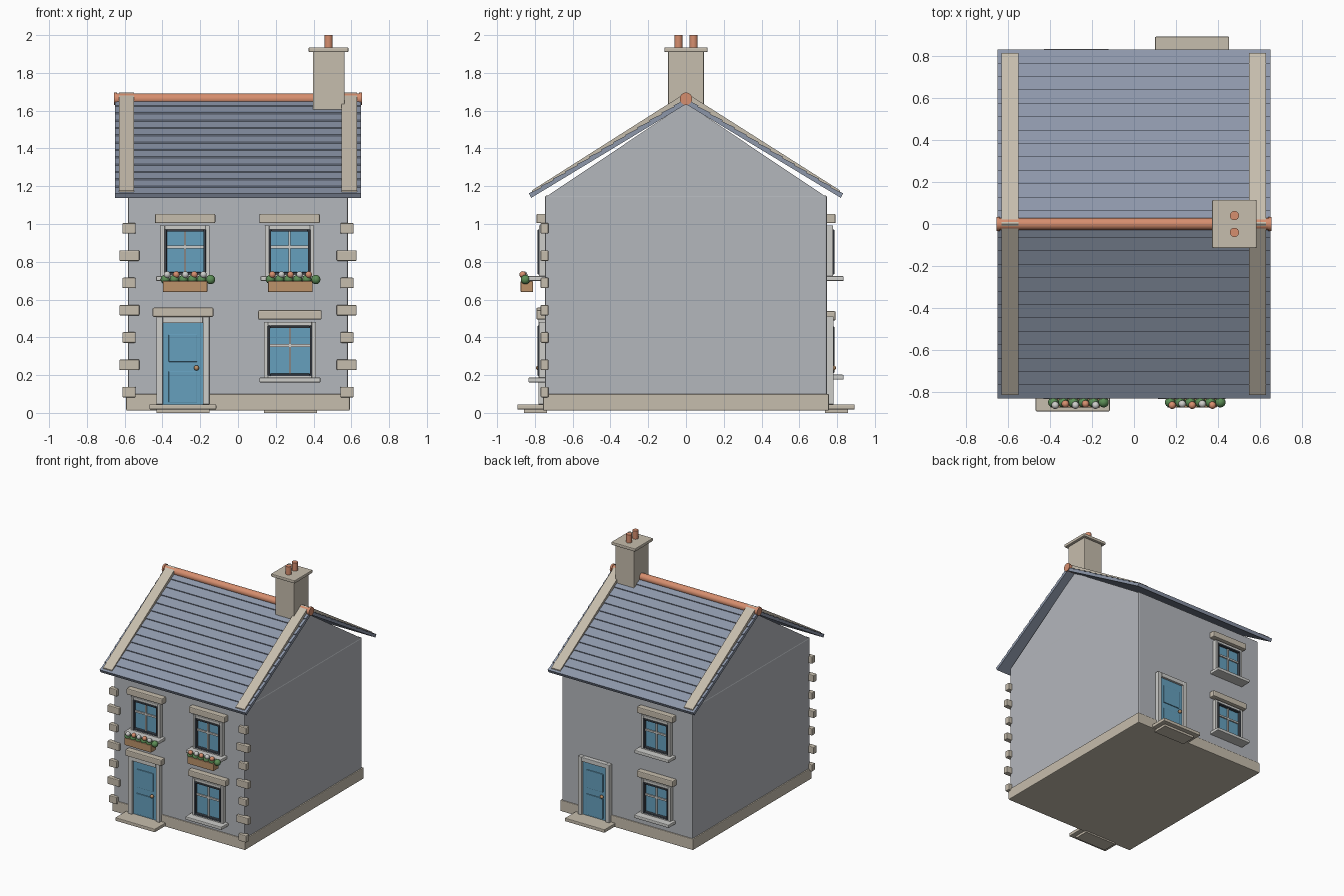
import bpy, bmesh, math
from mathutils import Matrix, Vector

if "Cube" in bpy.data.objects:
    bpy.data.objects.remove(bpy.data.objects["Cube"])


def material(name, r, g, b):
    lin = [(c / 255 / 12.92) if c < 10 else ((c / 255 + 0.055) / 1.055) ** 2.4 for c in (r, g, b)]
    m = bpy.data.materials.new(name)
    m.diffuse_color = (*lin, 1)
    m.use_nodes = True
    m.node_tree.nodes["Principled BSDF"].inputs["Base Color"].default_value = m.diffuse_color
    return m


STONE = material("stone", 198, 189, 173)
WALL = material("grey_render", 180, 183, 188)
SLATE = material("blue_slate", 141, 151, 170)
CLAY = material("terracotta", 214, 142, 110)
BLUE = material("blue_paint", 102, 160, 190)
DARK = material("dark_frame", 62, 68, 76)
TRIM = material("pale_trim", 205, 205, 202)
WOOD = material("wood", 188, 146, 106)
LEAF = material("leaf_green", 92, 142, 86)
WALL_Y = 0.747


def finish(name, bm, mat, bevel=0):
    bmesh.ops.recalc_face_normals(bm, faces=bm.faces)
    me = bpy.data.meshes.new(name)
    bm.to_mesh(me)
    bm.free()
    me.materials.append(mat)
    ob = bpy.data.objects.new(name, me)
    bpy.context.collection.objects.link(ob)
    if bevel:
        mod = ob.modifiers.new("soft_edges", 'BEVEL')
        mod.width, mod.segments = bevel, 2
    return ob


def box(name, x, y, z, mat, bevel=0.0):
    bm = bmesh.new()
    bmesh.ops.create_cube(bm, size=1)
    for v in bm.verts:
        v.co = [(a + b) / 2 + c * (b - a) for (a, b), c in zip((x, y, z), v.co)]
    return finish(name, bm, mat, bevel)


def cylinder(name, center, r, length, mat, along_x=False):
    bm = bmesh.new()
    bmesh.ops.create_cone(bm, cap_ends=True, segments=24, radius1=r, radius2=r, depth=length)
    for f in bm.faces:
        f.smooth = len(f.verts) == 4
    if along_x:
        bm.transform(Matrix.Rotation(math.pi / 2, 4, 'Y'))
    bm.transform(Matrix.Translation(center))
    return finish(name, bm, mat)


def ball(name, center, r, mat):
    bm = bmesh.new()
    bmesh.ops.create_uvsphere(bm, u_segments=14, v_segments=8, radius=r)
    bm.transform(Matrix.Translation(center))
    for f in bm.faces:
        f.smooth = True
    return finish(name, bm, mat)


def extrude_x(name, profile, x0, x1, mat):
    """Extrude a closed (y, z) outline along x."""
    bm = bmesh.new()
    face = bm.faces.new([bm.verts.new((x0, y, z)) for y, z in profile])
    out = bmesh.ops.extrude_face_region(bm, geom=[face])
    for v in out["geom"]:
        if isinstance(v, bmesh.types.BMVert):
            v.co.x = x1
    return finish(name, bm, mat)


def on_wall(name, side, x, d, z, mat, bevel=0.0):
    """Box on the front (side 1) or back (side -1) wall; d is depth out of the wall."""
    xs = sorted(side * v for v in x)
    ys = sorted(-side * (WALL_Y + v) for v in d)
    return box(name, xs, ys, z, mat, bevel)


def ring(name, side, x, z, w, d, mat, bottom=True):
    for i, (xs, zs) in enumerate([((x[0], x[0] + w), z), ((x[1] - w, x[1]), z),
                                  ((x[0] + w, x[1] - w), (z[1] - w, z[1])),
                                  ((x[0] + w, x[1] - w), (z[0], z[0] + w))][:4 if bottom else 3]):
        on_wall(f"{name}_{i}", side, xs, (-0.01, d), zs, mat, 0.003)


def window(name, side, cx, z0, z1, half, bar_z):
    x = (cx - half, cx + half)
    ring(name + "_surround", side, x, (z0, z1), 0.022, 0.032, TRIM)
    inner = (x[0] + 0.02, x[1] - 0.02)
    ring(name + "_frame", side, inner, (z0 + 0.02, z1 - 0.02), 0.013, 0.038, DARK)
    on_wall(name + "_glass", side, inner, (-0.01, 0.016), (z0 + 0.02, z1 - 0.02), BLUE)
    on_wall(name + "_upright_bar", side, (cx - 0.006, cx + 0.006), (0.01, 0.026), (z0 + 0.03, z1 - 0.03), TRIM)
    on_wall(name + "_cross_bar", side, (inner[0] + 0.012, inner[1] - 0.012), (0.01, 0.026),
            (bar_z - 0.007, bar_z + 0.007), TRIM)
    on_wall(name + "_sill", side, (x[0] - 0.024, x[1] + 0.024), (-0.01, 0.088), (z0 - 0.014, z0 + 0.012), TRIM, 0.006)
    on_wall(name + "_lintel", side, (x[0] - 0.03, x[1] + 0.03), (-0.01, 0.045), (z1 + 0.012, z1 + 0.062), STONE, 0.007)


def door(name, side, cx):
    ring(name + "_surround", side, (cx - 0.14, cx + 0.14), (0.045, 0.51), 0.034, 0.034, TRIM, False)
    on_wall(name + "_leaf", side, (cx - 0.107, cx + 0.107), (-0.01, 0.016), (0.045, 0.485), BLUE)
    for part, z in (("upper", (0.27, 0.415)), ("lower", (0.055, 0.22))):
        on_wall(f"{name}_{part}_panel", side, (cx - 0.075, cx + 0.075), (0.01, 0.023), z, BLUE, 0.003)
    ball(name + "_knob", (side * (cx + 0.072), -side * (WALL_Y + 0.033), 0.238), 0.014, WOOD)
    on_wall(name + "_step", side, (cx - 0.177, cx + 0.177), (-0.01, 0.146), (0.018, 0.045), STONE, 0.005)
    on_wall(name + "_step_base", side, (cx - 0.14, cx + 0.14), (-0.01, 0.11), (0.0, 0.02), STONE)


# Walls, gable and plinth
box("walls", (-0.582, 0.582), (-WALL_Y, WALL_Y), (0.05, 1.15), WALL, 0.008)
extrude_x("gable", [(-0.74, 1.145), (0.74, 1.145), (0, 1.64)], -0.58, 0.58, WALL)
box("plinth", (-0.592, 0.592), (-0.757, 0.757), (0.012, 0.1), STONE, 0.006)

# Corner stones, alternating narrow and wide, on the front corners
for i in range(7):
    z = 0.11 + i * 0.1445
    lo, hi = ((0.542, 0.612), (0.522, 0.628))[i % 2]
    for s in (-1, 1):
        box(f"corner_stone_{i}", sorted((s * lo, s * hi)), (-0.77, -0.728), (z - 0.028, z + 0.028), STONE, 0.006)

# Slate roof: overlapping courses on each slope, with raised stone edges
EAVE, RIDGE = Vector((0.83, 1.155)), Vector((0.0, 1.66))
ROWS = 13
for s, side in ((-1, "front"), (1, "back")):
    outline = []
    for i in range(ROWS):
        low, high = EAVE.lerp(RIDGE, i / ROWS), EAVE.lerp(RIDGE, (i + 1) / ROWS)
        outline += [(s * (low.x + 0.002), low.y + 0.007), (s * high.x, high.y)]
    outline += [(0, 1.634), (s * 0.82, 1.138)]
    extrude_x(side + "_slates", outline, -0.65, 0.65, SLATE)
    for x in (-0.631, 0.549):
        extrude_x(side + "_roof_edge", [(s * 0.815, 1.155), (s * 0.815, 1.178), (0, 1.695), (0, 1.65)],
                  x, x + 0.08, STONE)

# Ridge tile with end collars
cylinder("ridge_tile", (0, 0, 1.662), 0.029, 1.3, CLAY, True)
for s in (-1, 1):
    cylinder("ridge_collar", (s * 0.648, 0, 1.663), 0.033, 0.016, CLAY, True)

# Chimney
box("chimney_stack", (0.396, 0.564), (-0.095, 0.095), (1.58, 1.92), STONE, 0.005)
box("chimney_cap", (0.373, 0.585), (-0.115, 0.115), (1.91, 1.935), STONE, 0.006)
for y in (-0.04, 0.04):
    cylinder("chimney_pot", (0.479, y, 1.962), 0.022, 0.076, CLAY)

# Front doors and windows, then the back ones
door("front_door", 1, -0.292)
on_wall("front_door_lintel", 1, (-0.452, -0.13), (-0.01, 0.045), (0.508, 0.557), STONE, 0.007)
window("front_upper_left_window", 1, -0.28, 0.712, 0.992, 0.13, 0.878)
window("front_upper_right_window", 1, 0.273, 0.712, 0.992, 0.13, 0.878)
window("front_lower_window", 1, 0.275, 0.175, 0.482, 0.138, 0.357)
door("back_door", -1, -0.277)
window("back_upper_window", -1, 0.275, 0.712, 0.992, 0.13, 0.878)
window("back_lower_window", -1, 0.275, 0.19, 0.477, 0.132, 0.357)

# Flower boxes under the upper front windows
for cx, first in ((-0.28, 0), (0.277, 1)):
    box("flower_box", (cx - 0.118, cx + 0.118), (-0.875, -0.81), (0.64, 0.698), WOOD, 0.004)
    for i in range(6):
        x = cx - 0.105 + i * 0.048
        ball("foliage", (x, -0.85, 0.706), 0.025, LEAF)
        if i < 5:
            bloom = CLAY if (i + first) % 2 or (first and i == 2) else TRIM
            ball("bloom", (x + 0.01, -0.864 + 0.006 * (i % 2), 0.732), 0.018, bloom)
